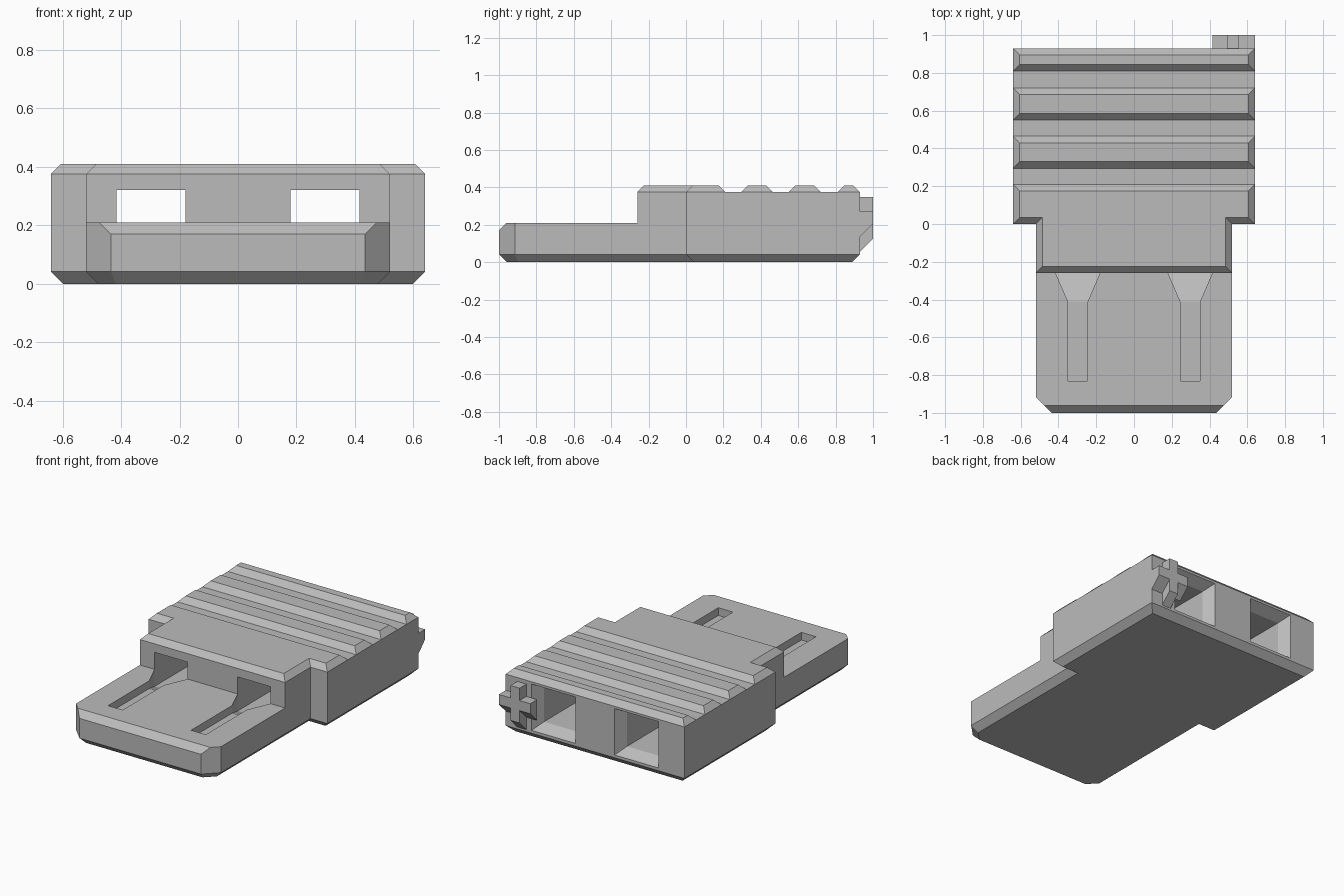
import bpy, bmesh
from mathutils import Vector

if "Cube" in bpy.data.objects:
    bpy.data.objects.remove(bpy.data.objects["Cube"])

GREY = (0.5, 0.5, 0.5, 1)
grey = bpy.data.materials.new("light grey plastic")
grey.use_nodes = True
grey.diffuse_color = GREY
grey.node_tree.nodes["Principled BSDF"].inputs["Base Color"].default_value = GREY


def mirrored(half):
    """Closed counter-clockwise outline from its +x half, front to back."""
    return half + [(-x, y) for x, y in reversed(half)]


def rect(x0, x1, y0, y1):
    return [(x0, y0), (x1, y0), (x1, y1), (x0, y1)]


def inset(outline, d):
    """Move every edge of an outline inward by d."""
    pts = [Vector(p) for p in outline]
    result = []
    for i, p in enumerate(pts):
        a = (p - pts[i - 1]).normalized()
        b = (pts[(i + 1) % len(pts)] - p).normalized()
        n1, n2 = Vector((-a.y, a.x)), Vector((-b.y, b.x))
        result.append(tuple(p + (n1 + n2) * d / (1 + n1.dot(n2))))
    return result


def at_z(outline, z):
    return [(x, y, z) for x, y in outline]


def loft(rings):
    """Closed bmesh through rings of equal size."""
    bm = bmesh.new()
    vs = [[bm.verts.new(p) for p in ring] for ring in rings]
    n = len(vs[0])
    bm.faces.new(vs[0][::-1])
    bm.faces.new(vs[-1])
    for lo, hi in zip(vs, vs[1:]):
        for i in range(n):
            j = (i + 1) % n
            bm.faces.new((lo[i], lo[j], hi[j], hi[i]))
    return bm


def finish(name, bm):
    bmesh.ops.recalc_face_normals(bm, faces=bm.faces)
    mesh = bpy.data.meshes.new(name)
    bm.to_mesh(mesh)
    bm.free()
    mesh.materials.append(grey)
    ob = bpy.data.objects.new(name, mesh)
    bpy.context.collection.objects.link(ob)
    return ob


# Housing: stepped outline with a bevelled base, rear part raised
BODY, NECK, STEP, BACK = 0.64, 0.52, -0.26, 0.93
DECK, SHOULDER, TOP = 0.21, 0.375, 0.41
outline = mirrored([(0.435, -1), (NECK, -0.915), (NECK, STEP), (NECK, 0),
                    (BODY, 0), (BODY, BACK)])
bm = loft([at_z(inset(outline, 0.042), 0), at_z(outline, 0.042), at_z(outline, DECK)])
step_verts = [v for v in bm.verts if abs(v.co.y - STEP) < 0.001 and v.co.z > DECK - 0.01]
bmesh.ops.connect_vert_pair(bm, verts=step_verts)
rear = [f for f in bm.faces if all(v.co.z > DECK - 0.01 and v.co.y > STEP - 0.01 for v in f.verts)]
raised = bmesh.ops.extrude_face_region(bm, geom=rear)["geom"]
bmesh.ops.delete(bm, geom=rear, context="FACES_ONLY")
for v in raised:
    if isinstance(v, bmesh.types.BMVert):
        v.co.z = SHOULDER

# Sloped front edge of the tongue
bmesh.ops.bisect_plane(bm, geom=bm.verts[:] + bm.edges[:] + bm.faces[:],
                       plane_co=(0, -1, 0.17), plane_no=(0, -1, 1), clear_outer=True)
bmesh.ops.holes_fill(bm, edges=[e for e in bm.edges if e.is_boundary])
housing = finish("housing", bm)


# Two contact channels: slot, flared ramp, tunnel and rear funnel
def channel_ring(y, half_width, floor, roof, centre):
    return [(centre - half_width, y, floor), (centre + half_width, y, floor),
            (centre + half_width, y, roof), (centre - half_width, y, roof)]


def cut(cutter):
    cutter.hide_render = True
    cutter.hide_viewport = True
    mod = housing.modifiers.new(cutter.name, "BOOLEAN")
    mod.operation = "DIFFERENCE"
    mod.solver = "EXACT"
    mod.object = cutter


for side, sign in (("left", 1), ("right", -1)):
    c = sign * 0.2975
    cut(finish(side + "_channel_cutter", loft([
        channel_ring(-0.83, 0.0525, 0.16, 0.32, c),
        channel_ring(-0.41, 0.0525, 0.16, 0.32, c),
        channel_ring(STEP, 0.1175, 0.1, 0.32, c),
        channel_ring(0.86, 0.1175, 0.1, 0.32, c),
        channel_ring(BACK, 0.1575, 0.06, 0.36, c),
        channel_ring(BACK + 0.05, 0.1575, 0.06, 0.36, c)])))

bpy.context.view_layer.update()
evaluated = housing.evaluated_get(bpy.context.evaluated_depsgraph_get())
cut_mesh = bpy.data.meshes.new_from_object(evaluated)
housing.modifiers.clear()
housing.data = cut_mesh
for ob in [o for o in bpy.data.objects if o.name.endswith("_channel_cutter")]:
    bpy.data.objects.remove(ob)

# Bevelled top plate and three grip ridges
plate = mirrored([(NECK, STEP), (NECK, 0), (BODY, 0), (BODY, 0.21)])
ridges = [rect(-BODY, BODY, y0, y1) for y0, y1 in ((0.295, 0.465), (0.55, 0.72), (0.81, BACK))]
for i, shape in enumerate([plate] + ridges):
    name = f"grip_ridge_{i}" if i else "top_plate"
    finish(name, loft([at_z(shape, SHOULDER), at_z(inset(shape, 0.035), TOP)]))


# Raised plus mark on the back, undersides sloped
def mark_bar(name, x0, x1, z0, z1):
    d = 1 - BACK
    finish(name, loft([[(x, BACK, z0 - d), (x, 1, z0), (x, 1, z1), (x, BACK, z1)]
                       for x in (x0, x1)]))


mark_bar("plus_upright", 0.492, 0.557, 0.125, 0.35)
mark_bar("plus_crossbar", 0.415, BODY, 0.205, 0.27)
